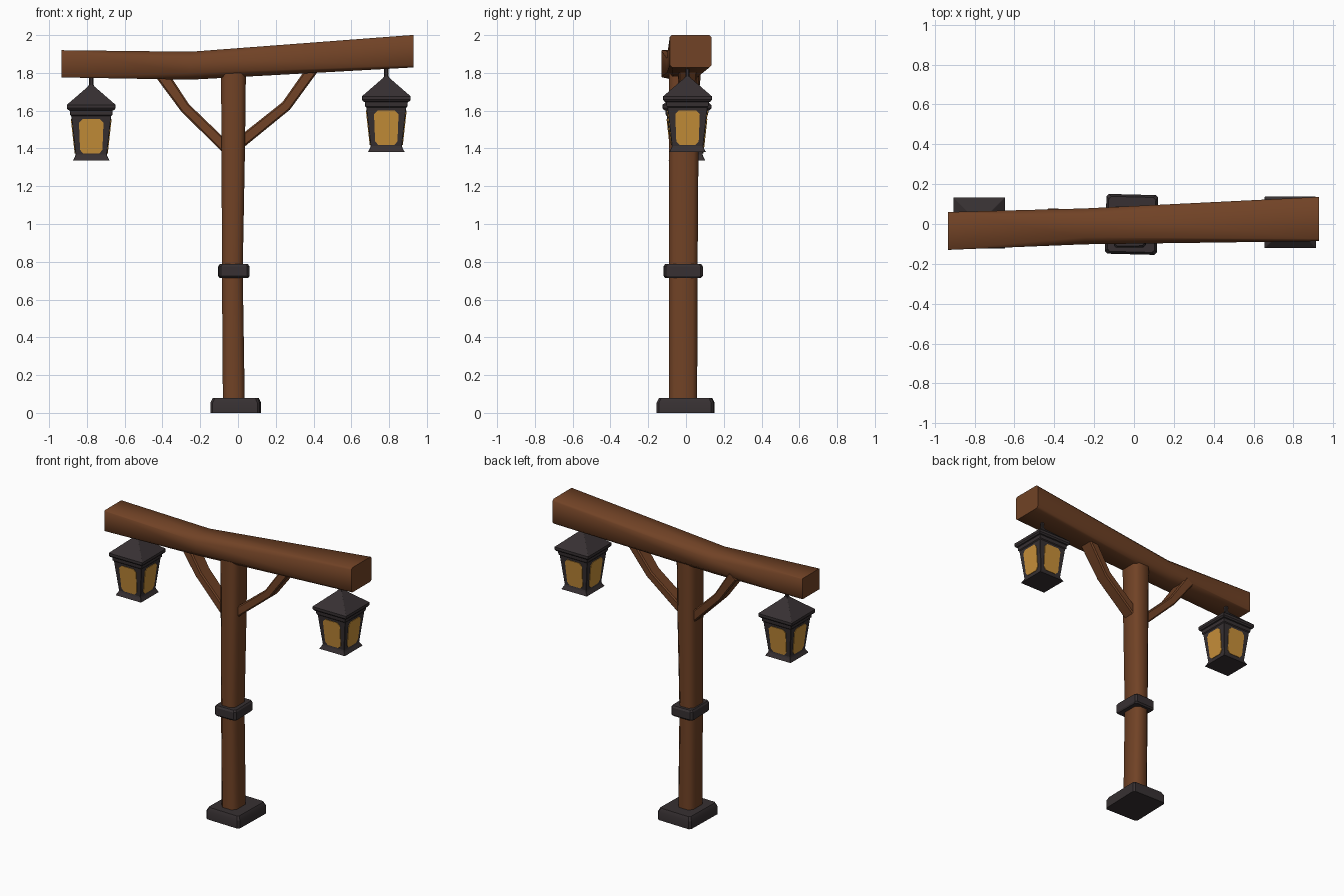
import bpy, bmesh, math
from mathutils import Vector, Matrix

if "Cube" in bpy.data.objects:
    bpy.data.objects.remove(bpy.data.objects["Cube"])

def material(name, rgb):
    m = bpy.data.materials.new(name)
    m.diffuse_color = (*rgb, 1)
    m.use_nodes = True
    m.node_tree.nodes["Principled BSDF"].inputs["Base Color"].default_value = m.diffuse_color
    return m

WOOD = material("brown wood", (0.165, 0.055, 0.019))
IRON = material("dark iron", (0.038, 0.030, 0.032))
GLASS = material("amber glass", (0.58, 0.28, 0.042))
X, Y, Z = Vector((1, 0, 0)), Vector((0, 1, 0)), Vector((0, 0, 1))

def ring(c, u, v, hu, hv, ch):
    """Rectangle with cut corners around c, in the plane of u and v."""
    pts = [(hu, -hv + ch), (hu, hv - ch), (hu - ch, hv), (-hu + ch, hv),
           (-hu, hv - ch), (-hu, -hv + ch), (-hu + ch, -hv), (hu - ch, -hv)]
    return [Vector(c) + u * a + v * b for a, b in pts]

def loft(name, rings, mat, angle=None):
    """Skin a row of rings and cap both ends."""
    bm = bmesh.new()
    rows = [[bm.verts.new(p) for p in r] for r in rings]
    n = len(rows[0])
    for a, b in zip(rows, rows[1:]):
        for i in range(n):
            j = (i + 1) % n
            bm.faces.new((a[i], a[j], b[j], b[i]))
    bm.faces.new(rows[0][::-1])
    bm.faces.new(rows[-1])
    bmesh.ops.recalc_face_normals(bm, faces=bm.faces)
    me = bpy.data.meshes.new(name)
    bm.to_mesh(me)
    bm.free()
    me.materials.append(mat)
    ob = bpy.data.objects.new(name, me)
    bpy.context.collection.objects.link(ob)
    if angle:
        bpy.ops.object.select_all(action='DESELECT')
        ob.select_set(True)
        bpy.context.view_layer.objects.active = ob
        bpy.ops.object.shade_smooth_by_angle(angle=math.radians(angle))
    return ob

# Post: slightly crooked, cut corners
loft("post", [ring((cx, cy, z), X, Y, hx, hy, 0.025) for z, cx, cy, hx, hy in
              [(0.05, -0.022, -0.015, 0.058, 0.074), (0.75, -0.030, -0.014, 0.055, 0.075),
               (1.40, -0.025, -0.012, 0.062, 0.078), (1.82, -0.024, -0.011, 0.066, 0.079)]],
     WOOD, 60)

# Beam: bent, rising to the right, square at the ends and worn in the middle
loft("beam", [ring((x, cy, cz), Y, Z, hy, hz, ch) for x, cy, cz, hy, hz, ch in
              [(-0.935, -0.035, 1.848, 0.095, 0.072, 0.004),
               (-0.25, -0.012, 1.838, 0.090, 0.074, 0.035),
               (0.93, 0.025, 1.915, 0.111, 0.086, 0.012)]],
     WOOD, 60)

# Braces: two bent struts between post and beam
def brace(name, path):
    rings = []
    for i, (x, y, z, hw, hy) in enumerate(path):
        a, b = path[max(i - 1, 0)], path[min(i + 1, len(path) - 1)]
        d = Vector((b[0] - a[0], 0, b[2] - a[2])).normalized()
        rings.append(ring((x, y, z), d.cross(Y), Y, hw, hy, 0.008))
    loft(name, rings, WOOD, 30)

brace("right_brace", [(0.0, -0.01, 1.42, 0.030, 0.045), (0.255, 0.0, 1.625, 0.028, 0.045),
                      (0.395, 0.01, 1.82, 0.030, 0.050)])
brace("left_brace", [(-0.06, -0.01, 1.40, 0.030, 0.045), (-0.28, 0.01, 1.615, 0.028, 0.050),
                     (-0.41, 0.025, 1.80, 0.034, 0.053)])

# Iron foot and collar, turned a little
def turned(deg):
    r = Matrix.Rotation(math.radians(deg), 3, 'Z')
    return r @ X, r @ Y

u, v = turned(-1.5)
loft("foot", [ring((-0.012, -0.002, z), u, v, hx, hy, 0.012) for z, hx, hy in
              [(0, 0.130, 0.150), (0.055, 0.130, 0.150), (0.08, 0.118, 0.138)]], IRON, 30)
u, v = turned(1)
loft("collar", [ring((-0.022, -0.015, z), u, v, hx, hy, 0.012) for z, hx, hy in
                [(0.715, 0.075, 0.094), (0.725, 0.081, 0.103),
                 (0.775, 0.081, 0.103), (0.787, 0.074, 0.095)]], IRON, 30)

# Lanterns: square iron body with roof, hook and four glass panes
def lantern(side, x, y, z0, top):
    c = Vector((x, y, z0))
    profile = [(0.098, 0), (0.086, 0.022), (0.083, 0.032), (0.106, 0.237), (0.112, 0.243),
               (0.114, 0.266), (0.122, 0.268), (0.129, 0.278), (0.129, 0.296),
               (0.017, 0.393), (0.012, 0.402)]
    loft(side + "_lantern", [ring(c + Z * h, X, Y, w, w, 0.002) for w, h in profile], IRON)
    loft(side + "_hook", [ring((x, y, z), X, Y, 0.011, 0.011, 0.005)
                          for z in (z0 + 0.39, top)], IRON)
    for k in range(4):
        rot = Matrix.Rotation(k * math.pi / 2, 3, 'Z')
        pane = []
        for lift in (-0.003, 0.004):
            pts = ring((0, 0, 0.129), X, Z, 0.066, 0.092, 0.020)
            for p in pts:
                p.x *= 0.94 + 0.6 * (p.z - 0.129)
                p.y = -(0.083 + (p.z - 0.032) * 0.1122 + lift)
            pane.append([c + rot @ p for p in pts])
        loft(f"{side}_glass_{k + 1}", pane, GLASS)

lantern("left", -0.777, 0.005, 1.335, 1.80)
lantern("right", 0.785, 0.008, 1.380, 1.85)
